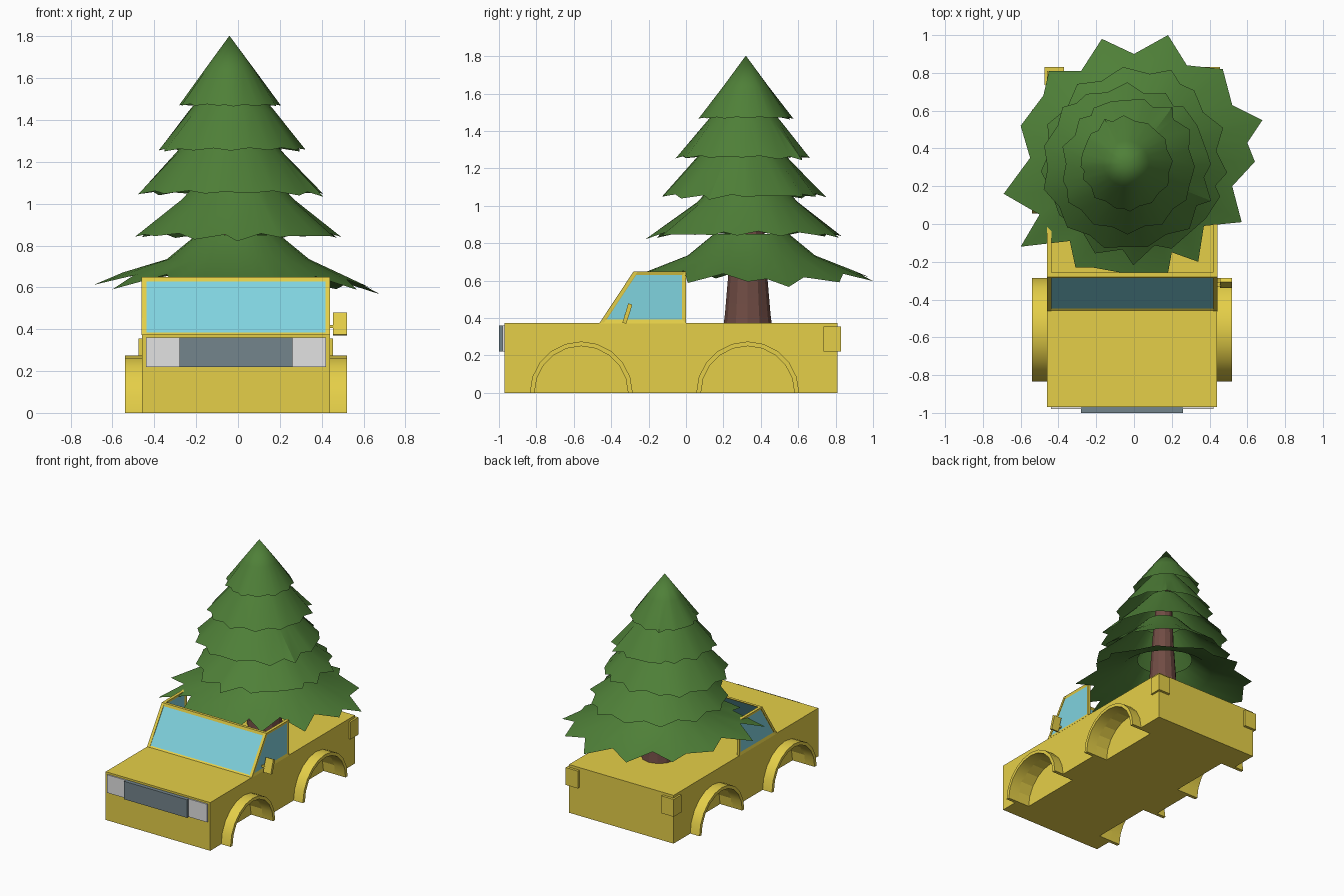
import bpy, bmesh, math
from mathutils import Vector

if "Cube" in bpy.data.objects:
    bpy.data.objects.remove(bpy.data.objects["Cube"])


def material(name, hex_rgb):
    lin = []
    for i in (0, 2, 4):
        c = int(hex_rgb[i:i + 2], 16) / 255
        lin.append(c / 12.92 if c < 0.04045 else ((c + 0.055) / 1.055) ** 2.4)
    m = bpy.data.materials.new(name)
    m.diffuse_color = (*lin, 1)
    m.use_nodes = True
    m.node_tree.nodes["Principled BSDF"].inputs["Base Color"].default_value = m.diffuse_color
    return m


YELLOW = material("yellow paint", "E5CF48")
GLASS = material("pale blue glass", "80D3DF")
GREY = material("light grey", "E2E2E2")
SLATE = material("slate grey", "74858C")
BROWN = material("brown bark", "704C44")
GREEN = material("pine green", "4F8038")


def add(name, bm, *mats, smooth=None):
    mesh = bpy.data.meshes.new(name)
    bm.to_mesh(mesh)
    bm.free()
    ob = bpy.data.objects.new(name, mesh)
    bpy.context.collection.objects.link(ob)
    for m in mats:
        mesh.materials.append(m)
    if smooth:
        bpy.ops.object.select_all(action='DESELECT')
        bpy.context.view_layer.objects.active = ob
        ob.select_set(True)
        bpy.ops.object.shade_smooth_by_angle(angle=math.radians(smooth))
    return ob


def prism(profile, x0, x1):
    """Extrude a (y, z) outline along x."""
    bm = bmesh.new()
    face = bm.faces.new([bm.verts.new((x0, y, z)) for y, z in profile])
    ext = bmesh.ops.extrude_face_region(bm, geom=[face])
    moved = [v for v in ext["geom"] if isinstance(v, bmesh.types.BMVert)]
    bmesh.ops.translate(bm, vec=(x1 - x0, 0, 0), verts=moved)
    bmesh.ops.recalc_face_normals(bm, faces=bm.faces)
    return bm


def box(name, x0, x1, y0, y1, z0, z1, mat):
    return add(name, prism([(y0, z0), (y1, z0), (y1, z1), (y0, z1)], x0, x1), mat)


def window_panel(name, profile, x0, x1):
    """Framed panel: its two largest faces get recessed glass."""
    bm = prism(profile, x0, x1)
    for f in sorted(bm.faces, key=lambda f: -f.calc_area())[:2]:
        bmesh.ops.inset_individual(bm, faces=[f], thickness=0.021, depth=-0.006,
                                   use_even_offset=True)
        f.material_index = 1
    add(name, bm, YELLOW, GLASS)


# Truck body, offset slightly from x = 0
LEFT, RIGHT, MID = -0.46, 0.44, -0.01
body = box("body", LEFT, RIGHT, -0.97, 0.81, 0, 0.375, YELLOW)

# Open-topped cab: windshield and two side windows
window_panel("windshield", [(-0.465, 0.37), (-0.28, 0.65), (-0.258, 0.65), (-0.443, 0.37)],
             LEFT, RIGHT)
SIDE = [(-0.463, 0.372), (-0.279, 0.65), (0, 0.65), (0, 0.372)]
window_panel("left_window", SIDE, LEFT - 0.001, LEFT + 0.022)
window_panel("right_window", SIDE, RIGHT - 0.022, RIGHT + 0.001)

# Grille and headlights
box("grille", -0.28, 0.26, -1.0, -0.965, 0.22, 0.36, SLATE)
for side, x0, x1 in (("left", -0.44, -0.28), ("right", 0.26, 0.42)):
    box(side + "_headlight", x0, x1, -0.98, -0.965, 0.22, 0.36, GREY)

# Corner blocks at the tail
for side, s in (("left", -1), ("right", 1)):
    a, b = sorted((MID + s * 0.36, MID + s * 0.465))
    box(side + "_tail_block", a, b, 0.735, 0.83, 0.22, 0.355, YELLOW)

# Wheel arches: half rings on both sides, lining wells cut into the body
ARC = [math.pi * i / 10 for i in range(11)]
for end, yc in (("front", -0.56), ("rear", 0.33)):
    inner = [(yc + 0.25 * math.cos(a), 0.25 * math.sin(a)) for a in ARC]
    outer = [(yc + 0.275 * math.cos(a), 0.275 * math.sin(a)) for a in ARC]
    for side, s in (("left", -1), ("right", 1)):
        add(f"{end}_{side}_arch", prism(outer + inner[::-1], MID + s * 0.44, MID + s * 0.53),
            YELLOW, smooth=30)
        well = [(inner[0][0], -0.1)] + inner + [(inner[-1][0], -0.1)]
        cutter = add(f"{end}_{side}_well_cutter", prism(well, MID + s * 0.34, MID + s * 0.6),
                     YELLOW)
        cutter.hide_render = True
        cutter.hide_set(True)
        cut = body.modifiers.new("wheel well", 'BOOLEAN')
        cut.operation, cut.object, cut.solver = 'DIFFERENCE', cutter, 'EXACT'

# Side mirror and its arm
add("mirror", prism([(-0.34, 0.375), (-0.32, 0.37), (-0.287, 0.47), (-0.308, 0.48)],
                    0.455, 0.52), YELLOW)
box("mirror_arm", 0.43, 0.46, -0.33, -0.31, 0.405, 0.42, YELLOW)


def loft(rings, cap=False):
    """Skin closed rings of points, bottom to top."""
    bm = bmesh.new()
    rows = [[bm.verts.new(p) for p in r] for r in rings]
    n = len(rows[0])
    for lo, hi in zip(rows, rows[1:]):
        for i in range(n):
            j = (i + 1) % n
            bm.faces.new((lo[i], lo[j], hi[j], hi[i]))
    if cap:
        bm.faces.new(rows[-1])
        bm.faces.new(rows[0][::-1])
    bmesh.ops.remove_doubles(bm, verts=bm.verts, dist=0.003)
    return bm


def circle(cx, cy, r, z, angles):
    return [(cx + r * math.cos(a), cy + r * math.sin(a), z) for a in angles]


# Trunk
twelve = [math.tau * i / 12 for i in range(12)]
trunk = [(0.132, 0.34), (0.122, 0.42), (0.105, 0.62), (0.08, 1.0), (0.05, 1.5), (0.02, 1.68)]
add("trunk", loft([circle(-0.015 * (z > 1), 0.33, r, z, twelve) for r, z in trunk], True),
    BROWN, smooth=25)

# Jagged branch outline: tips and notches alternate, reused for every tier
EDGE = [Vector(p) for p in (
    (.64, -.02), (.60, .08), (.68, .20), (.52, .28), (.47, .47), (.28, .49), (.18, .65),
    (0, .55), (-.17, .63), (-.28, .46), (-.45, .46), (-.48, .33), (-.60, .17), (-.55, 0),
    (-.69, -.19), (-.50, -.30), (-.60, -.47), (-.34, -.44), (-.31, -.58), (-.22, -.58),
    (0, -.62), (.10, -.61), (.18, -.61), (.20, -.50), (.34, -.55), (.37, -.36),
    (.57, -.34), (.52, -.15))]

# Tiers: centre x, y, radius, turn, jaggedness, tilt, rim z, middle (r, z), top (r, z)
TIERS = [
    (0.00, 0.35, 0.69, 0.0, 1.0, 0.035, 0.59, (0.34, 0.735), (0.20, 0.85)),
    (0.00, 0.33, 0.525, 0.9, 0.6, 0.0, 0.83, (0.27, 1.02), (0.14, 1.16)),
    (-0.04, 0.30, 0.465, 2.1, 0.5, 0.0, 1.04, (0.26, 1.24), (0.11, 1.41)),
    (-0.03, 0.31, 0.375, 3.4, 0.5, 0.0, 1.25, (0.20, 1.45), (0.09, 1.58)),
    (-0.04, 0.32, 0.255, 4.5, 0.45, 0.0, 1.465, (0.12, 1.64), (0.001, 1.803)),
]
for k, (cx, cy, big, turn, jag, tilt, zb, mid, top) in enumerate(TIERS):
    angles = [math.atan2(p.y, p.x) + turn for p in EDGE]
    rim = []
    for p, a in zip(EDGE, angles):
        r = big * (1 - jag * (1 - p.length / 0.71))
        x, y = r * math.cos(a) * 0.71 / 0.69 ** jag * 0.69 ** (jag - 1), 0
        x, y = r * math.cos(a), r * math.sin(a)
        if k == 0:
            x, y = p
        rim.append((cx + x, cy + y, zb + (big - r) * 0.4 - tilt * x))
    rings = [rim, circle(cx, cy, *mid, angles), circle(cx, cy, *top, angles)]
    add(f"branch_tier_{k + 1}", loft(rings), GREEN, smooth=30)
